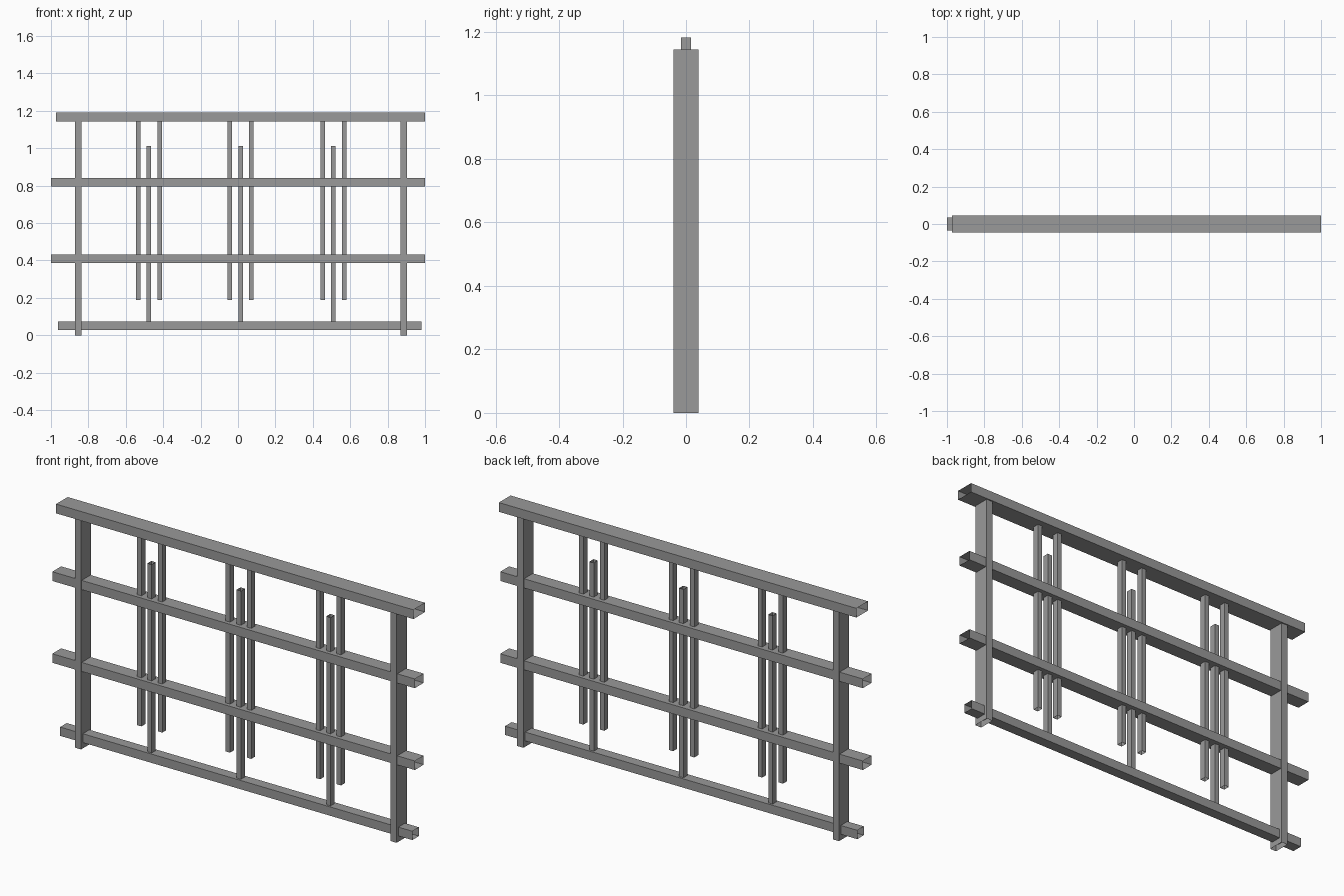
import bpy
import bmesh

old = bpy.data.objects.get("Cube")
if old:
    bpy.data.objects.remove(old, do_unlink=True)

# Single grey metal finish
steel = bpy.data.materials.new("grey_steel")
steel.use_nodes = True
GREY = (0.32, 0.32, 0.32, 1)
steel.diffuse_color = GREY
steel.node_tree.nodes["Principled BSDF"].inputs["Base Color"].default_value = GREY


def tube(name, x, z, depth, axis):
    """Square tube, open at both ends of the given axis (0 = x, 2 = z)."""
    lo, hi = (x[0], -depth / 2, z[0]), (x[1], depth / 2, z[1])
    bm = bmesh.new()
    bmesh.ops.create_cube(bm, size=1)
    for v in bm.verts:
        v.co = [lo[i] if v.co[i] < 0 else hi[i] for i in range(3)]
    bm.normal_update()
    ends = [f for f in bm.faces if abs(f.normal[axis]) > 0.9]
    bmesh.ops.delete(bm, geom=ends, context="FACES_ONLY")
    mesh = bpy.data.meshes.new(name)
    bm.to_mesh(mesh)
    bm.free()
    mesh.materials.append(steel)
    bpy.context.collection.objects.link(bpy.data.objects.new(name, mesh))


# Horizontal rails
tube("top_rail", (-0.972, 1.0), (1.144, 1.19), 0.092, 0)
tube("upper_middle_rail", (-1.0, 1.0), (0.795, 0.841), 0.07, 0)
tube("lower_middle_rail", (-1.0, 1.0), (0.387, 0.432), 0.07, 0)
tube("bottom_rail", (-0.963, 0.98), (0.029, 0.073), 0.052, 0)

# End posts
for side, x in (("right", -0.855), ("left", 0.886)):
    tube(side + "_post", (x - 0.017, x + 0.017), (0, 1.144), 0.08, 2)

# Three clusters of balusters: two hang from the top, one stands on the bottom
clusters = (("right", -0.534, -0.477, -0.419),
            ("centre", -0.045, 0.015, 0.072),
            ("left", 0.452, 0.51, 0.567))
HALF = 0.012
for place, a, b, c in clusters:
    for part, x, z in (("hanging_bar_a", a, (0.19, 1.183)),
                       ("standing_bar", b, (0.05, 1.012)),
                       ("hanging_bar_b", c, (0.19, 1.183))):
        tube(f"{place}_{part}", (x - HALF, x + HALF), z, 0.031, 2)
